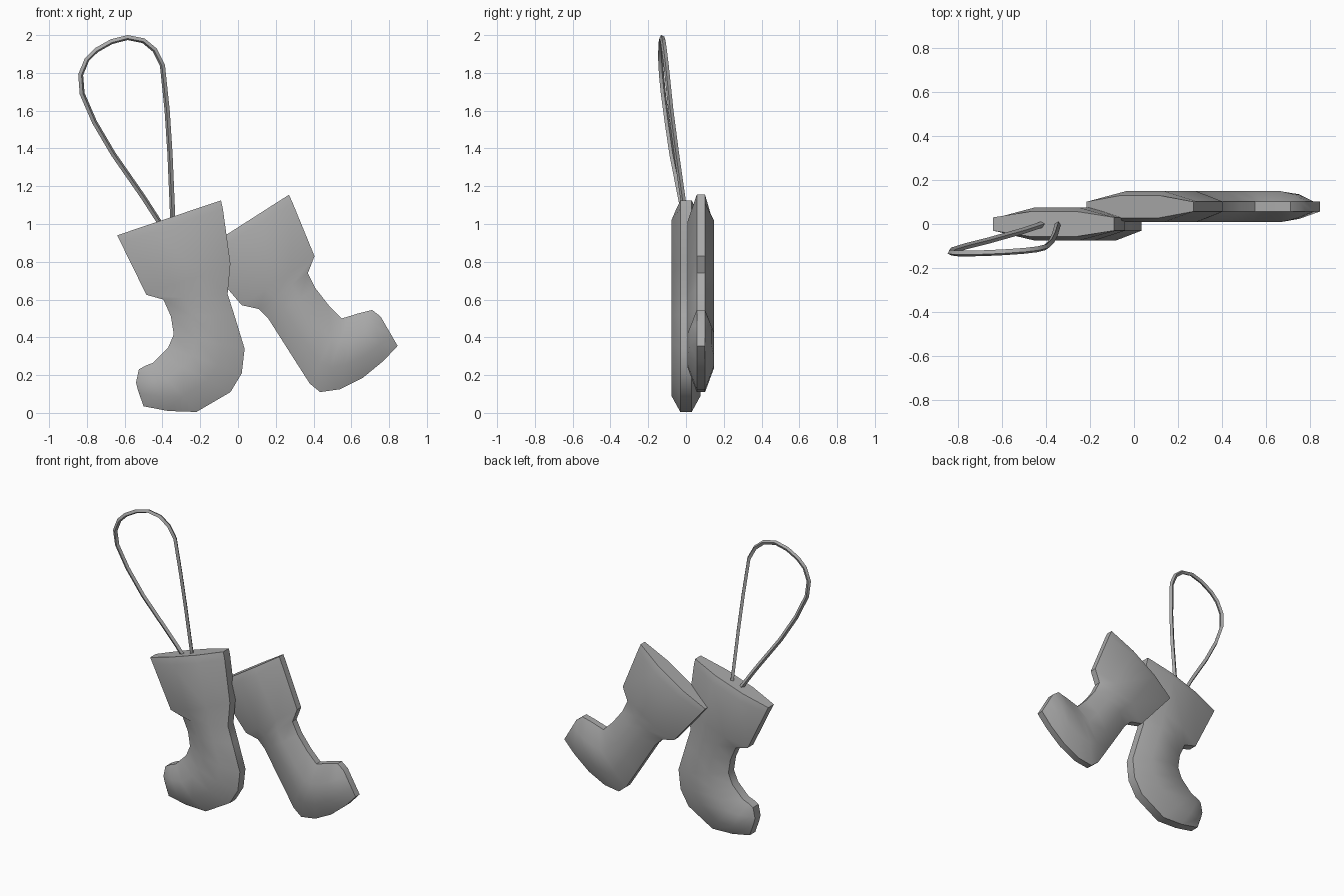
import bpy
import bmesh
from mathutils import Vector

default_cube = bpy.data.objects.get("Cube")
if default_cube:
    bpy.data.objects.remove(default_cube, do_unlink=True)


def make_material(name, colour):
    material = bpy.data.materials.new(name)
    material.use_nodes = True
    material.diffuse_color = colour
    material.node_tree.nodes["Principled BSDF"].inputs["Base Color"].default_value = colour
    return material


grey = make_material("plain grey", (0.4, 0.4, 0.4, 1))


def finish(obj):
    """Give the part its colour and smooth its soft edges."""
    obj.data.materials.clear()
    obj.data.materials.append(grey)
    bpy.ops.object.select_all(action="DESELECT")
    obj.select_set(True)
    bpy.context.view_layer.objects.active = obj
    bpy.ops.object.shade_smooth_by_angle(angle=0.6)


def make_boot(name, sections, centre_y, rim, belly):
    """Loft flattened hexagons; each section is shin x, z, heel x, z, thickness."""
    bm = bmesh.new()
    loops = []
    for shin_x, shin_z, heel_x, heel_z, fullness in sections:
        shin = Vector((shin_x, centre_y, shin_z))
        heel = Vector((heel_x, centre_y, heel_z))
        thick = rim + (belly - rim) * fullness
        ring = [(0, -rim), (0.32, -thick), (0.68, -thick),
                (1, -rim), (1, rim), (0.68, thick), (0.32, thick), (0, rim)]
        loops.append([bm.verts.new(shin.lerp(heel, t) + Vector((0, y, 0)))
                      for t, y in ring])
    for upper, lower in zip(loops, loops[1:]):
        for i in range(len(upper)):
            j = (i + 1) % len(upper)
            bm.faces.new((upper[i], upper[j], lower[j], lower[i]))
    bm.faces.new(loops[0])
    bm.faces.new(loops[-1])
    bmesh.ops.recalc_face_normals(bm, faces=bm.faces[:])
    mesh = bpy.data.meshes.new(name)
    bm.to_mesh(mesh)
    bm.free()
    obj = bpy.data.objects.new(name, mesh)
    bpy.context.collection.objects.link(obj)
    finish(obj)


# Front boot, from cuff to toe
make_boot("front_boot", [
    (-0.64, 0.94, -0.09, 1.125, 0.6),
    (-0.62, 0.9, -0.08, 1.08, 1),
    (-0.485, 0.625, -0.04, 0.79, 1),
    (-0.395, 0.6, -0.055, 0.63, 1),
    (-0.355, 0.51, -0.02, 0.52, 1),
    (-0.34, 0.415, 0.035, 0.34, 1),
    (-0.37, 0.345, 0.02, 0.21, 1),
    (-0.41, 0.305, -0.04, 0.11, 1),
    (-0.45, 0.265, -0.22, 0.005, 1),
    (-0.49, 0.25, -0.37, 0.01, 0.9),
    (-0.525, 0.23, -0.5, 0.035, 0.3),
    (-0.54, 0.16, -0.53, 0.12, 0),
], centre_y=0, rim=0.03, belly=0.076)

# Rear boot, from cuff to toe
make_boot("rear_boot", [
    (0.27, 1.155, -0.215, 0.845, 0.6),
    (0.29, 1.11, -0.19, 0.815, 1),
    (0.405, 0.83, 0.02, 0.57, 1),
    (0.37, 0.74, 0.11, 0.55, 1),
    (0.41, 0.66, 0.16, 0.5, 1),
    (0.48, 0.57, 0.3, 0.28, 1),
    (0.55, 0.5, 0.38, 0.155, 1),
    (0.59, 0.512, 0.435, 0.11, 1),
    (0.63, 0.525, 0.54, 0.125, 1),
    (0.67, 0.535, 0.66, 0.185, 1),
    (0.71, 0.545, 0.77, 0.275, 0.7),
    (0.755, 0.51, 0.845, 0.355, 0),
], centre_y=0.079, rim=0.022, belly=0.07)

# Hanging cord rising from the front boot
cord_path = [
    (-0.41, 0, 1), (-0.5, -0.03, 1.14), (-0.66, -0.075, 1.37),
    (-0.76, -0.1, 1.54), (-0.825, -0.12, 1.69), (-0.833, -0.13, 1.79),
    (-0.8, -0.134, 1.87), (-0.75, -0.134, 1.92), (-0.67, -0.132, 1.965),
    (-0.585, -0.128, 1.987), (-0.5, -0.122, 1.97), (-0.44, -0.115, 1.92),
    (-0.4, -0.105, 1.84), (-0.375, -0.08, 1.6), (-0.36, -0.05, 1.37),
    (-0.345, 0, 1.02),
]
curve = bpy.data.curves.new("cord", "CURVE")
curve.dimensions = "3D"
curve.bevel_depth = 0.014
curve.bevel_resolution = 0
curve.use_fill_caps = True
spline = curve.splines.new("POLY")
spline.points.add(len(cord_path) - 1)
for point, position in zip(spline.points, cord_path):
    point.co = (*position, 1)
cord = bpy.data.objects.new("cord", curve)
bpy.context.collection.objects.link(cord)
bpy.ops.object.select_all(action="DESELECT")
cord.select_set(True)
bpy.context.view_layer.objects.active = cord
bpy.ops.object.convert(target="MESH")
finish(bpy.context.view_layer.objects.active)
